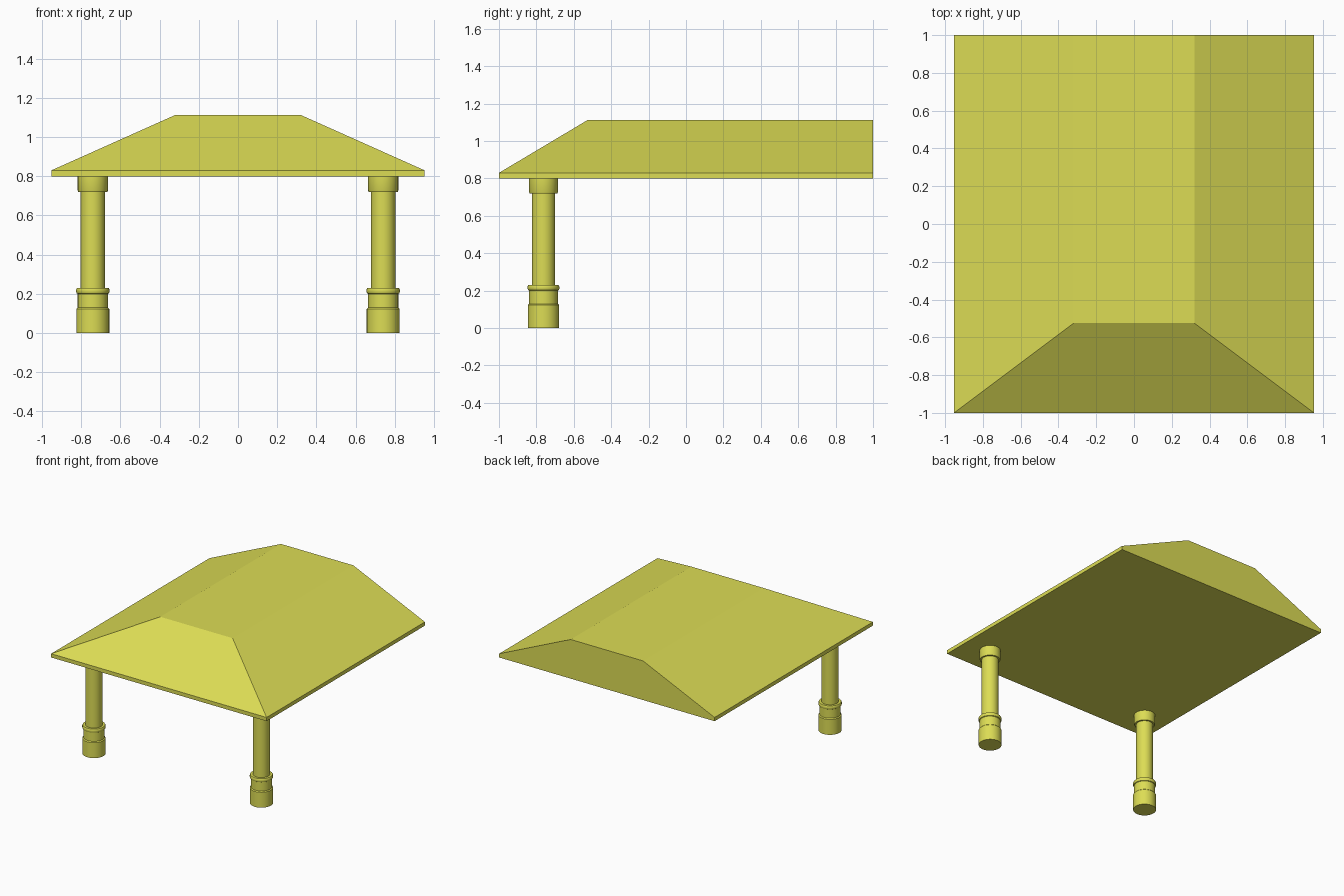
import bpy, bmesh, math

if "Cube" in bpy.data.objects:
    bpy.data.objects.remove(bpy.data.objects["Cube"])

mat = bpy.data.materials.new("yellow")
mat.diffuse_color = (0.72, 0.72, 0.09, 1)
mat.use_nodes = True
mat.node_tree.nodes["Principled BSDF"].inputs["Base Color"].default_value = mat.diffuse_color


def make_object(name, bm):
    bmesh.ops.recalc_face_normals(bm, faces=bm.faces)
    mesh = bpy.data.meshes.new(name)
    bm.to_mesh(mesh)
    bm.free()
    mesh.materials.append(mat)
    obj = bpy.data.objects.new(name, mesh)
    bpy.context.collection.objects.link(obj)
    return obj


def roof():
    # stacked rectangles: soffit, top of fascia, flat ridge (back end is vertical)
    bm = bmesh.new()
    rings = []
    for half_x, y_front, z in [(0.953, -1, 0.80), (0.953, -1, 0.83), (0.32, -0.525, 1.113)]:
        corners = [(-half_x, y_front), (half_x, y_front), (half_x, 1), (-half_x, 1)]
        rings.append([bm.verts.new((x, y, z)) for x, y in corners])
    for a, b in zip(rings, rings[1:]):
        for i in range(4):
            j = (i + 1) % 4
            bm.faces.new((a[i], a[j], b[j], b[i]))
    bm.faces.new(rings[0])
    bm.faces.new(rings[-1])
    make_object("hipped_roof", bm)


def column(name, x, y, sides=32):
    # turned column: plinth, neck, rounded ring, shaft, capital
    profile = [(0.084, 0), (0.084, 0.123), (0.077, 0.13), (0.077, 0.20),
               (0.082, 0.203), (0.085, 0.21), (0.085, 0.222), (0.081, 0.23),
               (0.062, 0.23), (0.062, 0.72), (0.074, 0.72), (0.077, 0.727),
               (0.077, 0.80)]
    bm = bmesh.new()
    rings = []
    for r, z in profile:
        rings.append([bm.verts.new((r * math.cos(t), r * math.sin(t), z))
                      for t in (math.tau * i / sides for i in range(sides))])
    for a, b in zip(rings, rings[1:]):
        for i in range(sides):
            j = (i + 1) % sides
            bm.faces.new((a[i], a[j], b[j], b[i]))
    bm.faces.new(rings[0])
    bm.faces.new(rings[-1])
    obj = make_object(name, bm)
    obj.location = (x, y, 0)
    bpy.ops.object.select_all(action="DESELECT")
    obj.select_set(True)
    bpy.context.view_layer.objects.active = obj
    bpy.ops.object.shade_smooth_by_angle(angle=math.radians(30))


roof()
for side, sign in (("left", -1), ("right", 1)):
    column(side + "_column", sign * 0.741, -0.762)
